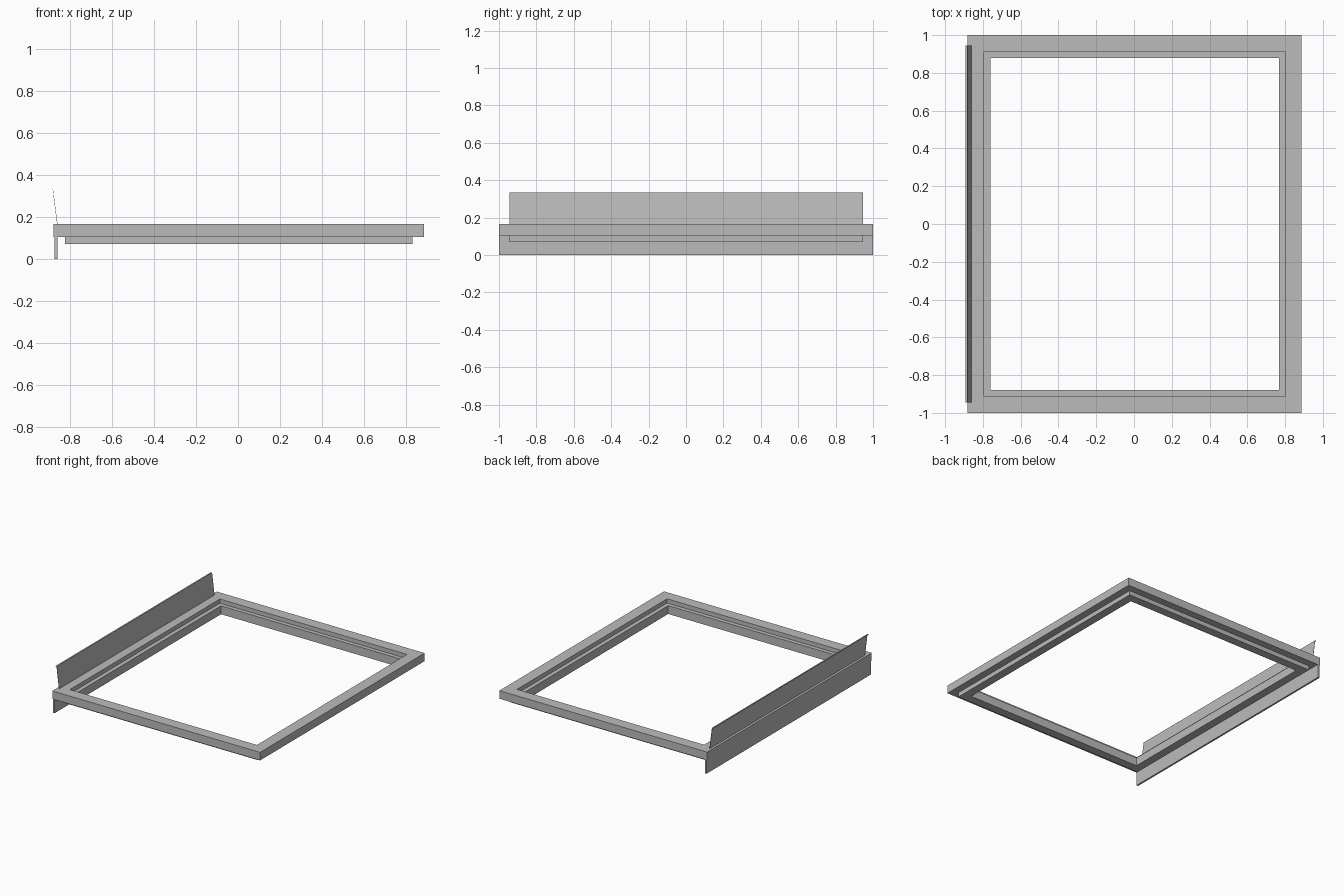
import bpy
import bmesh

cube = bpy.data.objects.get("Cube")
if cube:
    bpy.data.objects.remove(cube, do_unlink=True)

grey = bpy.data.materials.new("plain grey")
grey.use_nodes = True
colour = (0.5, 0.5, 0.5, 1)
grey.diffuse_color = colour
grey.node_tree.nodes["Principled BSDF"].inputs["Base Color"].default_value = colour

CENTRE_X, HALF_X, HALF_Y = 0.0035, 0.8845, 1.0


def finish(name, bm):
    bmesh.ops.recalc_face_normals(bm, faces=bm.faces)
    mesh = bpy.data.meshes.new(name)
    bm.to_mesh(mesh)
    bm.free()
    mesh.materials.append(grey)
    obj = bpy.data.objects.new(name, mesh)
    bpy.context.collection.objects.link(obj)
    return obj


def mitred_ring(name, section):
    """Sweep an (inset, z) section round the rectangle with mitred corners."""
    bm = bmesh.new()
    corners = [(-1, -1), (1, -1), (1, 1), (-1, 1)]
    loops = [[bm.verts.new((CENTRE_X + sx * (HALF_X - inset), sy * (HALF_Y - inset), z))
              for inset, z in section] for sx, sy in corners]
    n = len(section)
    for i, a in enumerate(loops):
        b = loops[(i + 1) % 4]
        for j in range(n):
            k = (j + 1) % n
            bm.faces.new((a[j], b[j], b[k], a[k]))
    return finish(name, bm)


def extrude_y(name, profile, half, closed=True):
    """Extrude an (x, z) profile along y; an open profile gives a sheet."""
    bm = bmesh.new()
    front, back = [[bm.verts.new((x, y, z)) for x, z in profile] for y in (-half, half)]
    n = len(profile)
    for j in range(n if closed else n - 1):
        k = (j + 1) % n
        bm.faces.new((front[j], front[k], back[k], back[j]))
    if closed:
        bm.faces.new(front)
        bm.faces.new(back)
    return finish(name, bm)


# Rebated frame with a stepped lower flange
mitred_ring("frame", [(0, 0.105), (0, 0.167), (0.088, 0.167), (0.088, 0.135),
                      (0.12, 0.135), (0.12, 0.071), (0.055, 0.071), (0.055, 0.105)])

# Skirt board hanging under the right edge
extrude_y("skirt", [(-0.876, 0), (-0.862, 0), (-0.862, 0.105), (-0.876, 0.105)], HALF_Y)

# Thin leaning flashing with a folded lip
flashing = extrude_y("flashing", [(-0.862, 0.167), (-0.883, 0.333), (-0.893, 0.333)],
                     0.945, closed=False)
sheet = flashing.modifiers.new("thickness", "SOLIDIFY")
sheet.thickness = 0.002
sheet.offset = 0
